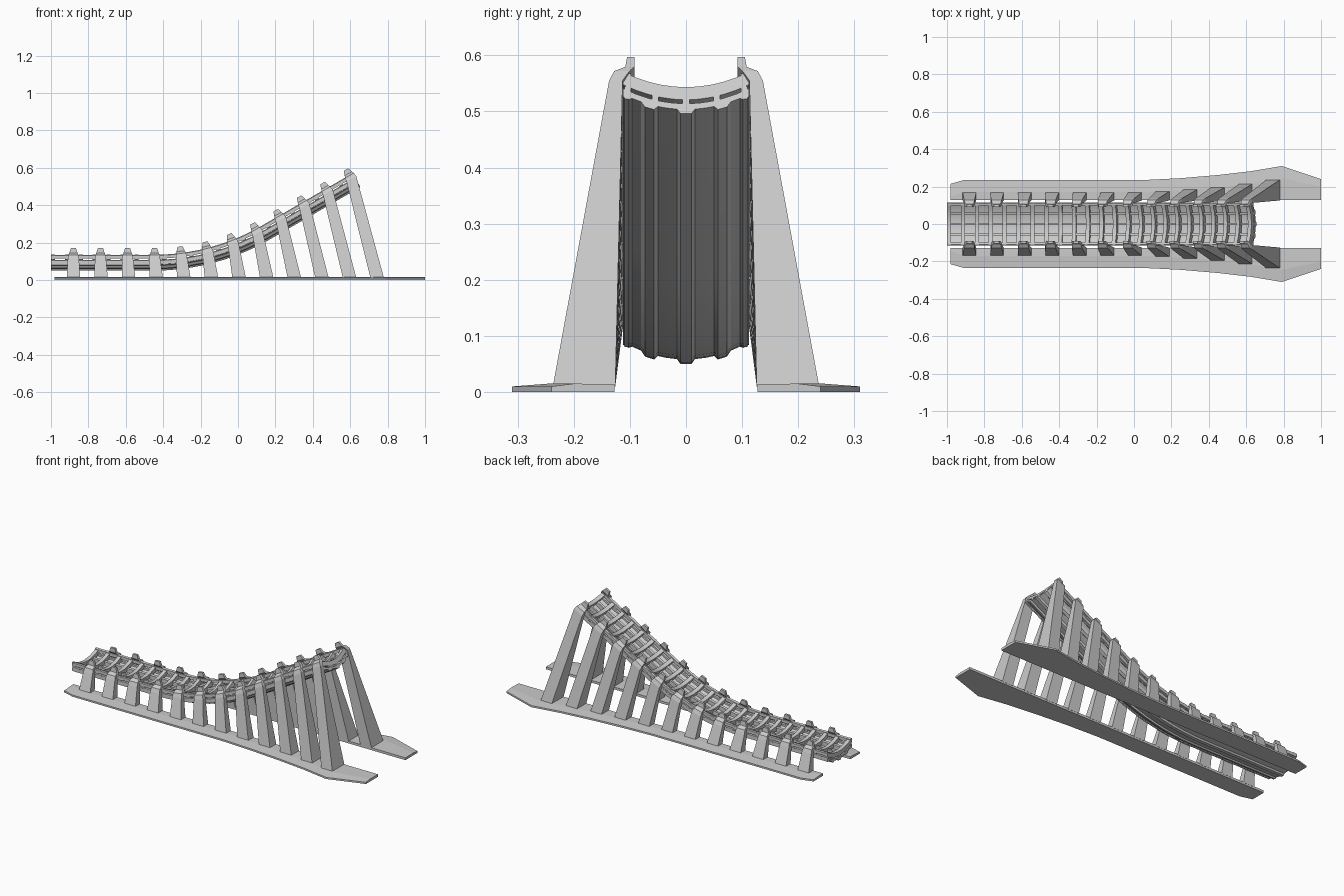
import bpy, bmesh, math
from mathutils import Vector

if "Cube" in bpy.data.objects:
    bpy.data.objects.remove(bpy.data.objects["Cube"])

R, TILT, X0 = 1.186, math.radians(30), -0.45     # curve of the ramp
FLAT, ARC, TOTAL = 0.55, 1.186 * math.radians(30), 1.733


def path(s):
    """Point, tangent and normal of the track line at distance s."""
    if s <= FLAT:
        a, x, z = 0, -1 + s, 0.10
    else:
        a = min((s - FLAT) / R, TILT)
        rest = max(0, s - FLAT - ARC)
        x = X0 + R * math.sin(a) + rest * math.cos(TILT)
        z = 0.10 + R * (1 - math.cos(a)) + rest * math.sin(TILT)
    return (Vector((x, 0, z)), Vector((math.cos(a), 0, math.sin(a))),
            Vector((-math.sin(a), 0, math.cos(a))))


def loft(bm, rings):
    """Closed rings joined in order and capped at both ends."""
    rows = [[bm.verts.new(p) for p in r] for r in rings]
    n = len(rows[0])
    for a, b in zip(rows, rows[1:]):
        for i in range(n):
            bm.faces.new((a[i], a[(i + 1) % n], b[(i + 1) % n], b[i]))
    bm.faces.new(rows[0][::-1])
    bm.faces.new(rows[-1])


def sweep(bm, profile, stations):
    rings = []
    for s in stations:
        p, t, n = path(s)
        rings.append([p + Vector((0, y, 0)) + n * v for y, v in profile])
    loft(bm, rings)


def finish(bm, name, mirror=False, smooth=False):
    bmesh.ops.recalc_face_normals(bm, faces=bm.faces)
    me = bpy.data.meshes.new(name)
    bm.to_mesh(me)
    bm.free()
    ob = bpy.data.objects.new(name, me)
    bpy.context.collection.objects.link(ob)
    if mirror:
        m = ob.modifiers.new("mirror", 'MIRROR')
        m.use_axis = (False, True, False)
    if smooth:
        bpy.ops.object.select_all(action='DESELECT')
        ob.select_set(True)
        bpy.context.view_layer.objects.active = ob
        bpy.ops.object.shade_smooth_by_angle(angle=math.radians(25))
    return ob


def sag(y):
    return 0.03 * (y / 0.11) ** 2


def strip(y0, y1, lo, hi, n=1):
    """Curved band of the trough section between two widths."""
    ys = [y0 + (y1 - y0) * i / n for i in range(n + 1)]
    return ([(y, lo + sag(y)) for y in ys] +
            [(y, hi + sag(y)) for y in reversed(ys)])


STEPS = [0, FLAT] + [FLAT + ARC * i / 10 for i in range(1, 11)] + [TOTAL]

# trough floor with raised ridges underneath
half = [(0.010, -0.050), (0.016, -0.042), (0.035, -0.042), (0.050, -0.042),
        (0.057, -0.050), (0.073, -0.050), (0.080, -0.042), (0.096, -0.042),
        (0.102, -0.047), (0.112, -0.047)]
under = [(-y, v + sag(y)) for y, v in reversed(half)] + [(y, v + sag(y)) for y, v in half]
upper = [(0.112 * (5 - i) / 5, -0.030 + sag(0.112 * (5 - i) / 5)) for i in range(11)]
bm = bmesh.new()
sweep(bm, under + upper, STEPS)
finish(bm, "trough_floor", smooth=True)

# long rails lying in the trough
bm = bmesh.new()
for y in (-0.055, 0, 0.055):
    sweep(bm, strip(y - 0.006, y + 0.006, -0.032, -0.006), STEPS)
finish(bm, "inner_rails")

# stacked side rails
bm = bmesh.new()
for w, lo, hi in ((0.110, -0.020, 0.008), (0.115, 0.014, 0.035)):
    sweep(bm, [(0.098, lo), (w, lo), (w, hi - 0.004), (w - 0.005, hi), (0.098, hi - 0.003)], STEPS)
finish(bm, "side_rails", mirror=True)

# curved cross bars
bm = bmesh.new()
bar = strip(-0.112, 0.112, -0.022, 0.004, 10)
for i in range(24):
    s = 0.011 + (TOTAL - 0.022) * i / 23
    sweep(bm, bar, [s - 0.011, s + 0.011])
finish(bm, "cross_bars", smooth=True)

# ground skids: x, outer y, ridge y
EDGE = [(-0.98, 0.215, 0.145), (-0.91, 0.235, 0.17), (0.05, 0.235, 0.17),
        (0.25, 0.245, 0.18), (0.45, 0.262, 0.197), (0.63, 0.283, 0.218),
        (0.79, 0.31, 0.245), (1.0, 0.24, 0.20)]
bm = bmesh.new()
loft(bm, [[(x, 0.127, 0), (x, 0.127, 0.014), (x, r, 0.015), (x, o, 0.010), (x, o, 0)]
          for x, o, r in EDGE])
finish(bm, "ground_skid", mirror=True)


def ridge(x):
    for (xa, _, ra), (xb, _, rb) in zip(EDGE, EDGE[1:]):
        if x <= xb:
            return ra + (rb - ra) * (x - xa) / (xb - xa)


# leaning supports with hooked tips: height above track, inner y, outer y, half width
HOOK = [(0.012, 0.113, 0.137, 0.030), (0.033, 0.101, 0.128, 0.027),
        (0.045, 0.092, 0.108, 0.022), (0.070, 0.092, 0.105, 0.014)]
bm = bmesh.new()
for k in range(12):
    bx = -0.88 + 0.1477 * k
    p, t, n = path(0.12 + 0.1448 * k)
    out = ridge(bx)
    rings = [[(bx - 0.036, 0.126, 0.01), (bx + 0.036, 0.126, 0.01),
              (bx + 0.036, out, 0.01), (bx - 0.036, out, 0.01)]]
    for v, yi, yo, w in HOOK:
        c = p + n * v
        rings.append([c + t * dx + Vector((0, y, 0))
                      for dx, y in ((-w, yi), (w, yi), (w, yo), (-w, yo))])
    loft(bm, rings)
finish(bm, "supports", mirror=True)
